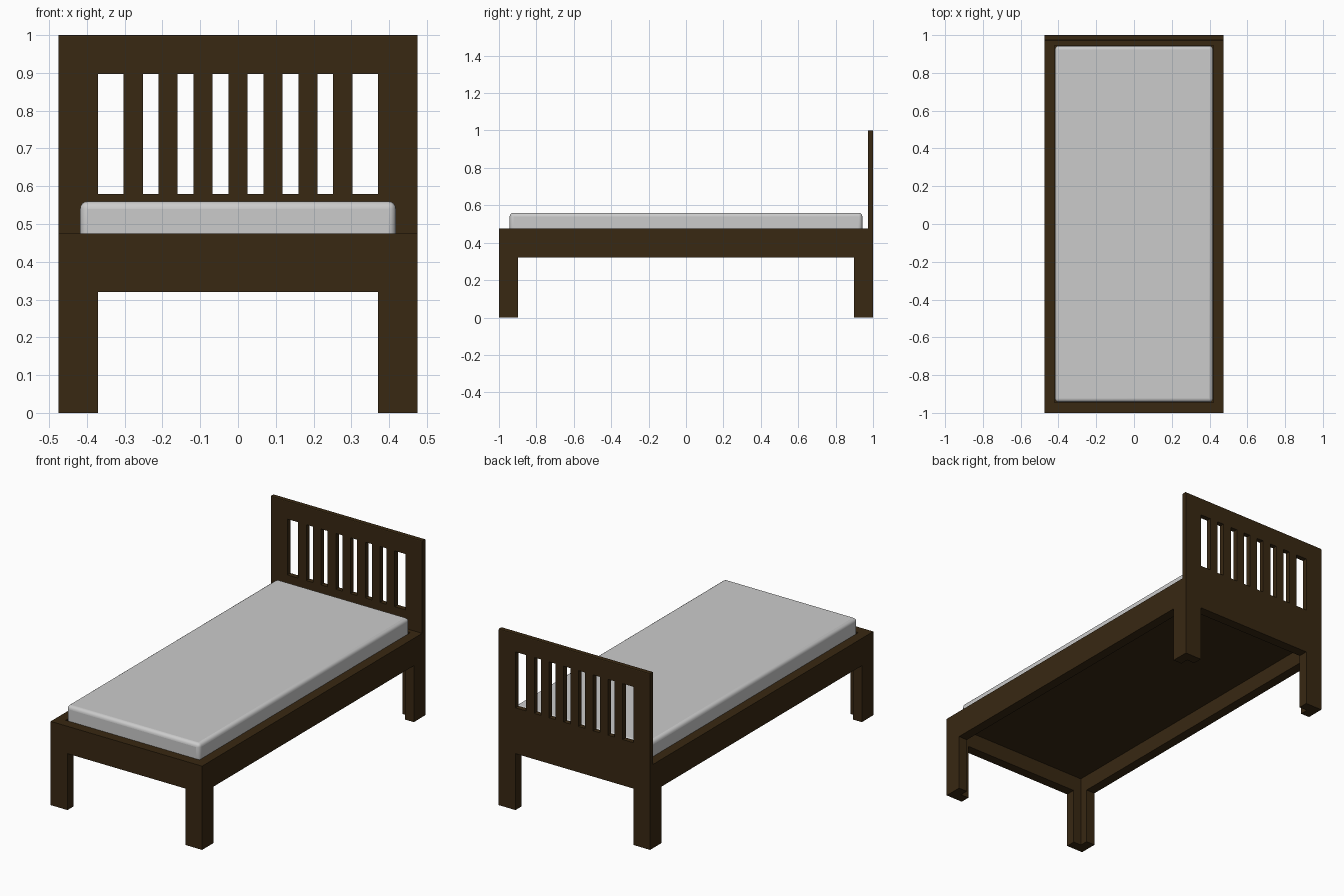
import bpy, bmesh
from mathutils import Vector

if "Cube" in bpy.data.objects:
    bpy.data.objects.remove(bpy.data.objects["Cube"])

W, L = 0.475, 1.0          # half width, half length
T = 0.055                  # frame board thickness
RAIL_LO, RAIL_HI = 0.32, 0.475

wood = bpy.data.materials.new("dark_wood")
wood.diffuse_color = (0.04, 0.021, 0.006, 1)
wood.use_nodes = True
wood.node_tree.nodes["Principled BSDF"].inputs["Base Color"].default_value = wood.diffuse_color


def finish(name, bm, mat=None):
    bmesh.ops.remove_doubles(bm, verts=bm.verts, dist=1e-5)
    bmesh.ops.recalc_face_normals(bm, faces=bm.faces)
    me = bpy.data.meshes.new(name)
    bm.to_mesh(me)
    bm.free()
    ob = bpy.data.objects.new(name, me)
    bpy.context.collection.objects.link(ob)
    if mat:
        me.materials.append(mat)
    return ob


def extrude_faces(bm, faces, vec):
    r = bmesh.ops.extrude_face_region(bm, geom=faces)
    verts = [g for g in r["geom"] if isinstance(g, bmesh.types.BMVert)]
    bmesh.ops.translate(bm, verts=verts, vec=Vector(vec))


def box(name, lo, hi, mat=None):
    bm = bmesh.new()
    bmesh.ops.create_cube(bm, size=1)
    for v in bm.verts:
        v.co = [(a + b) / 2 + c * (b - a) for a, b, c in zip(lo, hi, v.co)]
    return finish(name, bm, mat)


def leg_board(name, half, inner, place, vec):
    """Rail with a leg at each end: an upside-down U, extruded along vec."""
    prof = [(-half, 0), (-inner, 0), (-inner, RAIL_LO), (inner, RAIL_LO),
            (inner, 0), (half, 0), (half, RAIL_HI), (-half, RAIL_HI)]
    bm = bmesh.new()
    f = bm.faces.new([bm.verts.new(place(u, z)) for u, z in prof])
    extrude_faces(bm, [f], vec)
    return finish(name, bm, wood)


# End boards and side boards, meeting in L-shaped legs
for s, end, side in ((-1, "front", "left"), (1, "back", "right")):
    leg_board(end + "_board", W, 0.37, lambda u, z: (u, s * L, z), (0, -s * T, 0))
    leg_board(side + "_board", L - T, 0.897, lambda u, z: (s * W, u, z), (-s * T, 0, 0))

# Panel under the mattress
box("base_panel", (-W + T, -L + T, 0.41), (W - T, L - T, 0.44), wood)

# Headboard: a plate of grid cells with the slots left open
xs = [-W, -0.37]
for i in range(-3, 4):
    xs += [i * 0.0925 - 0.0255, i * 0.0925 + 0.0255]
xs += [0.37, W]
zs = [RAIL_HI, 0.58, 0.897, 1.0]
bm = bmesh.new()
grid = [[bm.verts.new((x, L, z)) for x in xs] for z in zs]
cells = []
for j in range(3):
    for i in range(len(xs) - 1):
        if j == 1 and i % 2 == 1:
            continue
        cells.append(bm.faces.new((grid[j][i], grid[j][i + 1],
                                   grid[j + 1][i + 1], grid[j + 1][i])))
extrude_faces(bm, cells, (0, -0.028, 0))
# round the top edges slightly
top = [e for e in bm.edges if all(v.co.z > 0.999 for v in e.verts)
       and abs(e.verts[0].co.y - e.verts[1].co.y) < 1e-4]
bmesh.ops.bevel(bm, geom=top, offset=0.005, segments=2, profile=0.5, affect='EDGES')
finish("headboard", bm, wood)

# Mattress with soft edges
mattress = box("mattress", (-0.418, -0.943, 0.44), (0.418, 0.943, 0.56))
bev = mattress.modifiers.new("soft_edges", 'BEVEL')
bev.width = 0.02
bev.segments = 4
bpy.context.view_layer.objects.active = mattress
mattress.select_set(True)
bpy.ops.object.shade_smooth_by_angle()
